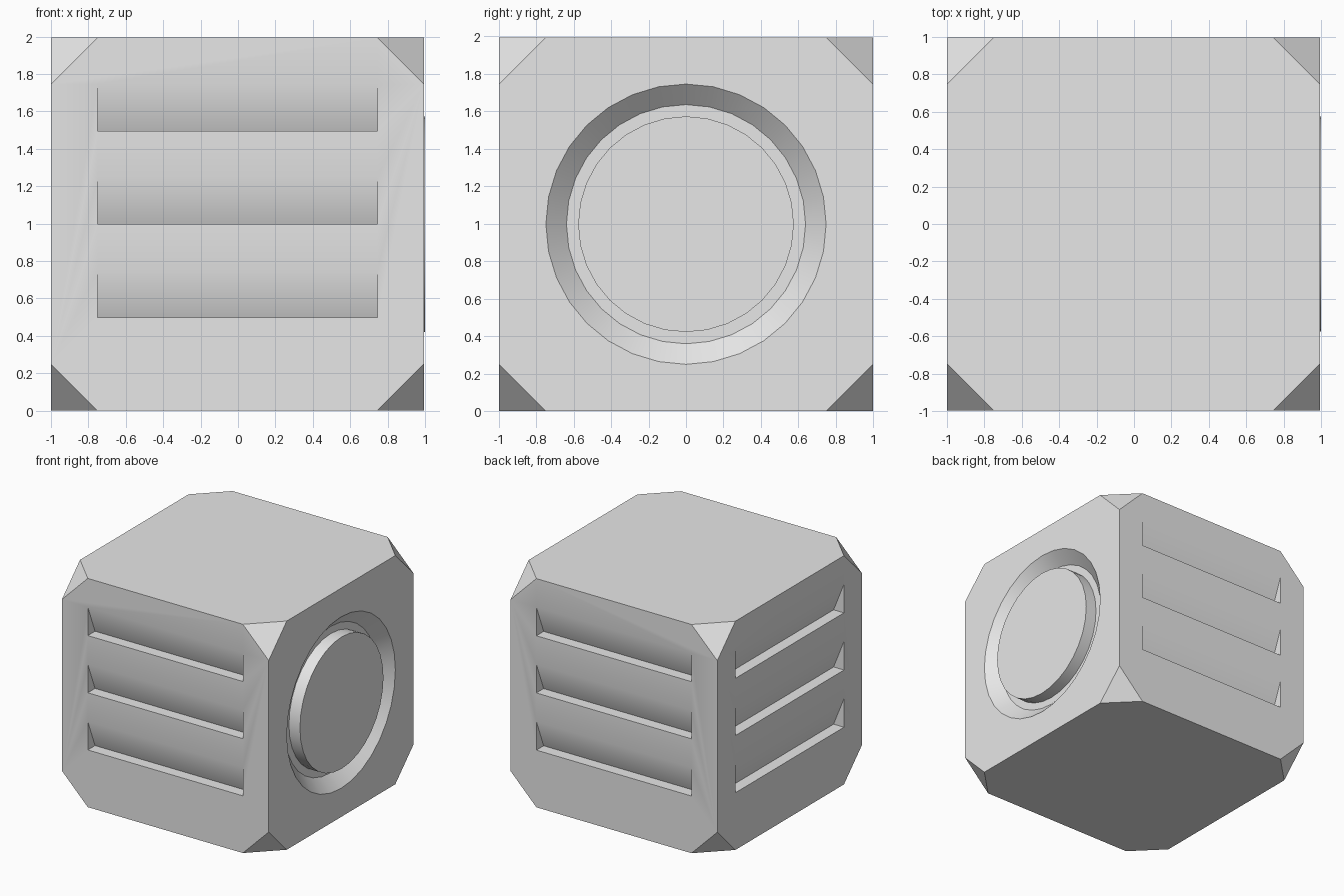
import bpy, bmesh, math
from mathutils import Matrix, Vector

if "Cube" in bpy.data.objects:
    bpy.data.objects.remove(bpy.data.objects["Cube"], do_unlink=True)

HALF = 0.997           # half the width of the cube body
CORNER = 0.25          # length cut off each edge at the corners
DEPTH = 0.1            # depth of vents and dial groove
OUT = 0.05             # how far cutters stick out of the surface
PLACE = Matrix.Translation((HALF - 1, 0, HALF)) @ Matrix.Scale(HALF, 4)

grey = bpy.data.materials.new("light_grey")
grey.use_nodes = True
colour = (0.8, 0.8, 0.8, 1)
grey.diffuse_color = colour
grey.node_tree.nodes["Principled BSDF"].inputs["Base Color"].default_value = colour


def make_object(name, bm):
    bmesh.ops.recalc_face_normals(bm, faces=bm.faces)
    bm.transform(PLACE)
    mesh = bpy.data.meshes.new(name)
    bm.to_mesh(mesh)
    bm.free()
    mesh.materials.append(grey)
    obj = bpy.data.objects.new(name, mesh)
    bpy.context.collection.objects.link(obj)
    return obj


def activate(obj):
    bpy.ops.object.select_all(action="DESELECT")
    obj.select_set(True)
    bpy.context.view_layer.objects.active = obj


def loft(bm, loop_a, loop_b):
    """Closed solid between two matching outlines."""
    a = [bm.verts.new(p) for p in loop_a]
    b = [bm.verts.new(p) for p in loop_b]
    bm.faces.new(a)
    bm.faces.new(list(reversed(b)))
    for i in range(len(a)):
        j = (i + 1) % len(a)
        bm.faces.new((a[j], a[i], b[i], b[j]))


def circle(x, radius, sides=32):
    steps = [math.tau * i / sides for i in range(sides)]
    return [Vector((x, radius * math.cos(t), radius * math.sin(t))) for t in steps]


# Cube body with all eight corners cut off
bm = bmesh.new()
signs = (-1, 1)
for axis in range(3):
    for sx in signs:
        for sy in signs:
            for sz in signs:
                p = Vector((sx, sy, sz))
                p[axis] *= 1 - CORNER
                bm.verts.new(p)
bmesh.ops.convex_hull(bm, input=bm.verts)
bmesh.ops.dissolve_limit(bm, angle_limit=0.01, verts=bm.verts, edges=bm.edges)
body = make_object("cube_body", bm)

# Wedge vents on the front, back and -x sides, and the dial recess on +x
bm = bmesh.new()
vent_height = 0.25
for angle in (0, math.pi, -math.pi / 2):
    turn = Matrix.Rotation(angle, 3, "Z")
    for z in (-0.5, 0, 0.5):
        top = z + vent_height * (1 + OUT / DEPTH)
        profile = [(-1 + DEPTH, z), (-1 - OUT, z), (-1 - OUT, top)]
        ends = [[turn @ Vector((x, py, pz)) for py, pz in profile] for x in (-0.75, 0.75)]
        loft(bm, *ends)
rim, floor = 0.75, 0.64
flare = rim + (rim - floor) * OUT / DEPTH
loft(bm, circle(1 - DEPTH, floor), circle(1 + OUT, flare))
cutter = make_object("recess_cutter", bm)
cutter.hide_render = True

cut = body.modifiers.new("recesses", "BOOLEAN")
cut.operation = "DIFFERENCE"
cut.solver = "EXACT"
cut.object = cutter
activate(body)
bpy.ops.object.modifier_apply(modifier=cut.name)
bpy.data.objects.remove(cutter, do_unlink=True)

# Round dial standing in the recess, just proud of the side
bm = bmesh.new()
loft(bm, circle(1 - DEPTH, 0.577), circle(1 / HALF * (2 - HALF), 0.577))
dial = make_object("round_dial", bm)

for obj in (body, dial):
    activate(obj)
    bpy.ops.object.shade_smooth_by_angle(angle=math.radians(30))
